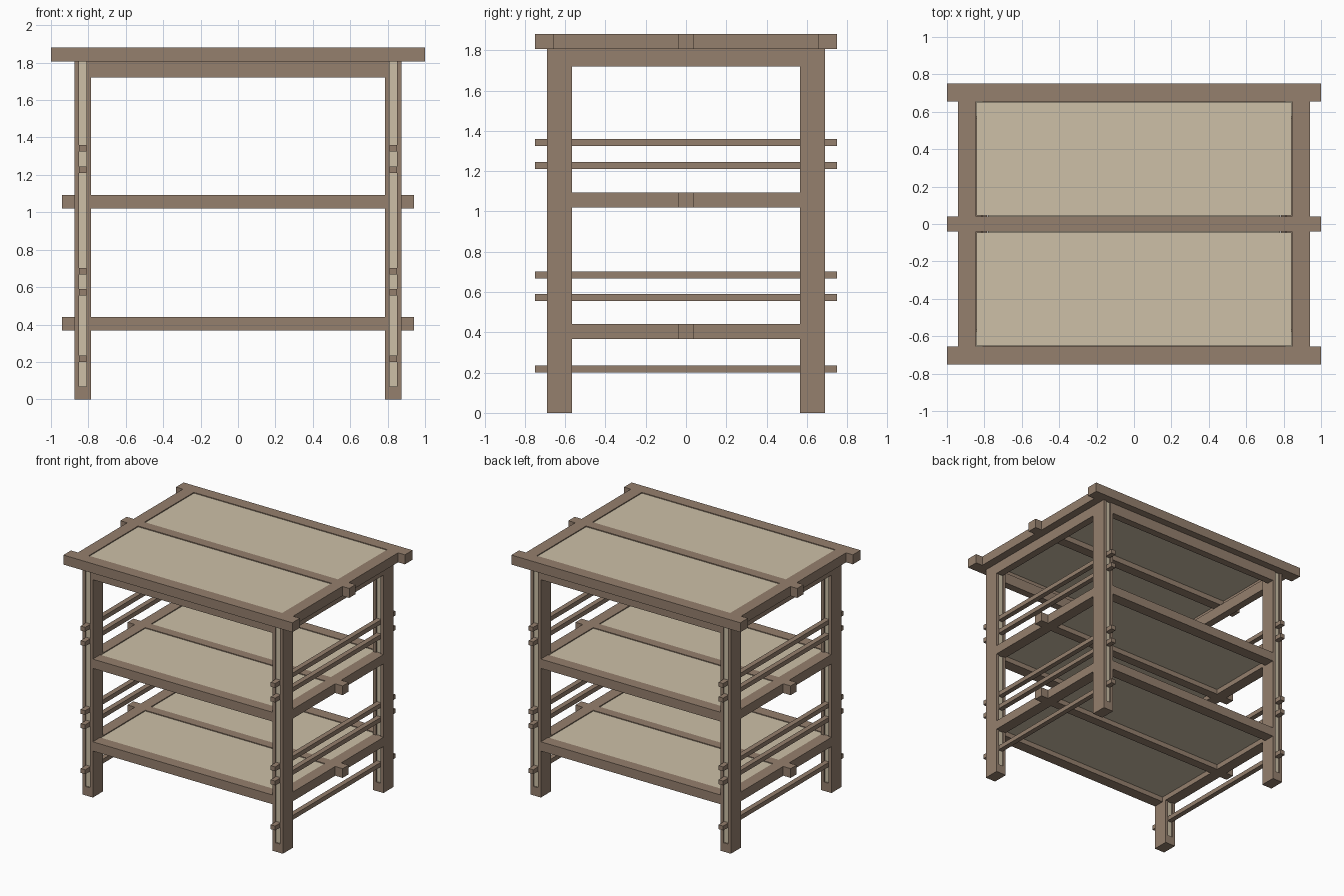
import bpy

if "Cube" in bpy.data.objects:
    bpy.data.objects.remove(bpy.data.objects["Cube"])


def material(name, rgb):
    m = bpy.data.materials.new(name)
    m.diffuse_color = (*rgb, 1)
    m.use_nodes = True
    m.node_tree.nodes["Principled BSDF"].inputs["Base Color"].default_value = m.diffuse_color
    return m


WOOD = material("brown_wood", (0.30, 0.215, 0.155))
PALE = material("pale_wood", (0.61, 0.53, 0.39))


def box(name, x, y, z, mat=WOOD):
    """Box from (min, max) ranges on each axis."""
    lo, hi = zip(*(sorted(r) for r in (x, y, z)))
    verts = [(a, b, c) for a in (lo[0], hi[0]) for b in (lo[1], hi[1]) for c in (lo[2], hi[2])]
    faces = [(0, 1, 3, 2), (4, 6, 7, 5), (0, 4, 5, 1), (2, 3, 7, 6), (0, 2, 6, 4), (1, 5, 7, 3)]
    me = bpy.data.meshes.new(name)
    me.from_pydata(verts, [], faces)
    me.materials.append(mat)
    ob = bpy.data.objects.new(name, me)
    bpy.context.collection.objects.link(ob)
    return ob


def span(s, a, b):
    return (s * a, s * b)


SIDES = (-1, 1)
LX, LY = (0.785, 0.875), (0.565, 0.69)   # leg footprint
TOP = 1.805                              # underside of table top

# Legs: two cheeks and a foot around a pale recessed core
for sx in SIDES:
    for sy in SIDES:
        y = span(sy, *LY)
        box("leg_inner_cheek", span(sx, 0.785, 0.81), y, (0, TOP))
        box("leg_outer_cheek", span(sx, 0.85, 0.875), y, (0, TOP))
        box("leg_foot", span(sx, 0.81, 0.85), y, (0, 0.07))
        box("leg_core", span(sx, 0.81, 0.85), span(sy, 0.575, 0.68), (0.07, TOP), PALE)

# Aprons under the top
for s in SIDES:
    box("long_apron", (-0.785, 0.785), span(s, 0.63, 0.69), (1.72, TOP))
    box("side_apron", span(s, 0.815, 0.875), (-0.565, 0.565), (1.72, TOP))

# Table top frame, centre bar and panels
for s in SIDES:
    box("top_long_rail", (-1, 1), span(s, 0.655, 0.75), (TOP, 1.88))
    box("top_side_rail", span(s, 0.845, 0.94), (-0.655, 0.655), (TOP, 1.88))
    box("top_panel", (-0.841, 0.841), span(s, 0.045, 0.651), (1.845, 1.876), PALE)
box("top_centre_bar", (-1, 1), (-0.04, 0.04), (TOP, 1.88))

# Two shelves set flush between the legs
for z0 in (0.367, 1.02):
    z = (z0, z0 + 0.073)
    for s in SIDES:
        box("shelf_long_rail", (-0.785, 0.785), span(s, 0.6, 0.69), z)
        box("shelf_side_rail", span(s, 0.785, 0.875), (-0.6, 0.6), z)
        box("shelf_panel", (-0.781, 0.781), span(s, 0.041, 0.596), (z0 + 0.037, z0 + 0.069), PALE)
    box("shelf_centre_bar", (-0.94, 0.94), (-0.037, 0.037), z)

# Slender side bars passing through the legs
for sx in SIDES:
    for z0 in (0.2, 0.555, 0.667, 1.21, 1.325):
        box("side_bar", span(sx, 0.81, 0.85), (-0.75, 0.75), (z0, z0 + 0.035))
